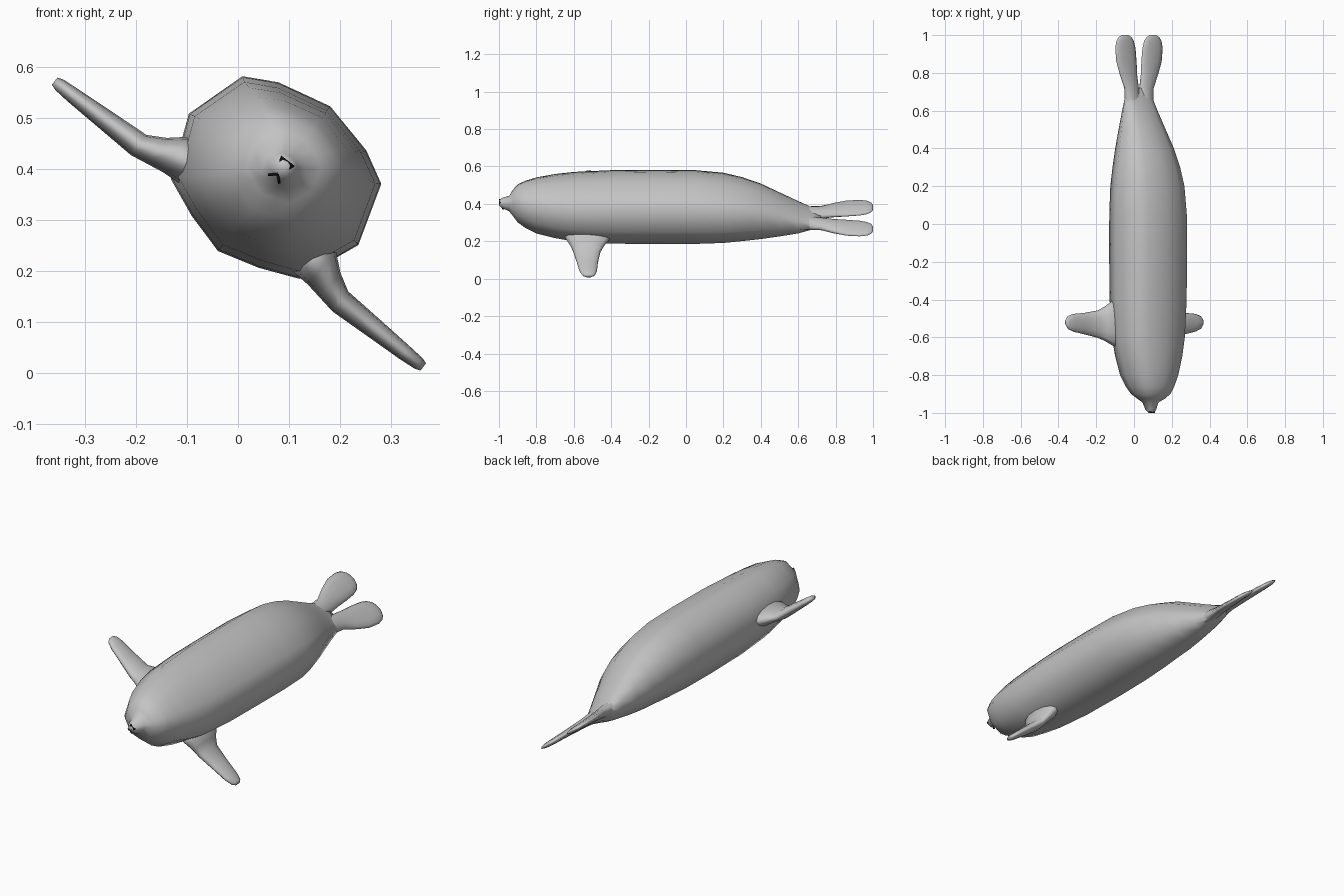
import bpy, bmesh, math

if "Cube" in bpy.data.objects:
    bpy.data.objects.remove(bpy.data.objects["Cube"])

ROLL = math.radians(37.8)          # the animal lies rolled over on one flipper
C, S = math.cos(ROLL), math.sin(ROLL)


def world(u, y, v):
    """u = sideways, v = up, in the animal's own frame."""
    return (u * C + v * S, y, 0.29 - u * S + v * C)


def material(name, rgb):
    m = bpy.data.materials.new(name)
    m.diffuse_color = (*rgb, 1)
    m.use_nodes = True
    m.node_tree.nodes["Principled BSDF"].inputs["Base Color"].default_value = m.diffuse_color
    return m


grey = material("light_grey", (0.55, 0.55, 0.55))
black = material("black", (0.005, 0.005, 0.005))


def loft(name, rings, mat):
    """Skin a list of equal-length rings of (u, y, v) points and cap the ends."""
    bm = bmesh.new()
    loops = [[bm.verts.new(world(*p)) for p in r] for r in rings]
    n = len(loops[0])
    for a, b in zip(loops, loops[1:]):
        for i in range(n):
            j = (i + 1) % n
            bm.faces.new((a[i], a[j], b[j], b[i]))
    bm.faces.new(loops[0])
    bm.faces.new(loops[-1])
    bmesh.ops.recalc_face_normals(bm, faces=bm.faces)
    for f in bm.faces:
        f.smooth = True
    me = bpy.data.meshes.new(name)
    bm.to_mesh(me)
    bm.free()
    me.materials.append(mat)
    ob = bpy.data.objects.new(name, me)
    bpy.context.collection.objects.link(ob)
    return ob


def oval(n=12):
    return [(math.cos(2 * math.pi * i / n), math.sin(2 * math.pi * i / n)) for i in range(n)]


# Body: one 12-sided section scaled along the length
half = [(0, 1), (.52, .93), (.82, .836), (1, .496), (.76, .153), (.395, .064), (0, 0)]
section = half + [(-a, b) for a, b in half[-2:0:-1]]
stations = [  # y, half width, bottom, top
    (-1.0, .012, .134, .158), (-.985, .027, .120, .170), (-.945, .040, .100, .182),
    (-.925, .072, .078, .212), (-.90, .102, .045, .238), (-.86, .126, .015, .254),
    (-.80, .152, -.015, .268), (-.70, .180, -.034, .278), (-.60, .198, -.048, .284),
    (-.40, .208, -.061, .293), (-.15, .21, -.064, .295), (.05, .21, -.062, .292),
    (.20, .204, -.055, .274), (.30, .187, -.048, .250), (.40, .163, -.042, .215),
    (.50, .135, -.031, .163), (.60, .108, -.016, .110), (.68, .088, .010, .066),
    (.72, .078, .030, .052)]
loft("body", [[(a * w, y, lo + b * (hi - lo)) for a, b in section]
              for y, w, lo, hi in stations], grey)

# Front flippers: along u -> centre v, centre y, half chord, half thickness
front = [(.13, .040, -.525, .135, .045), (.18, .036, -.525, .115, .044),
         (.215, .018, -.528, .088, .032), (.25, .005, -.530, .072, .025),
         (.34, .004, -.527, .056, .020), (.41, .003, -.523, .047, .016),
         (.445, .003, -.521, .034, .013), (.457, .003, -.52, .016, .009)]
# Tail flippers: along y -> centre u, half width, half thickness
tail = [(.60, .045, .045, .035), (.66, .045, .045, .030), (.72, .050, .046, .023),
        (.79, .070, .058, .019), (.86, .084, .068, .016), (.93, .091, .068, .014),
        (.97, .093, .058, .012), (.99, .093, .042, .009), (1.0, .093, .022, .005)]
for side, s in (("left", -1), ("right", 1)):
    loft(side + "_front_flipper",
         [[(s * u, y + h * a, v + t * b) for a, b in oval()] for u, v, y, h, t in front], grey)
    loft(side + "_tail_flipper",
         [[(s * (u + w * a), y, .043 + t * b) for a, b in oval()] for y, u, w, t in tail], grey)

# Nose pad: wider at the top
pad = [(-.017, .160), (.017, .160), (.014, .150), (.004, .138), (-.004, .138), (-.014, .150)]
loft("nose", [[(u, y, v) for u, v in pad] for y in (-1.0, -.992)], black)


# Mouth: thin strips from the nose to either side
def strip(name, a, b, w=.0025):
    du, dv = b[0] - a[0], b[2] - a[2]
    k = w / math.hypot(du, dv)
    pu, pv = -dv * k, du * k
    loft(name, [[(p[0] + s * pu, p[1] + d, p[2] + s * pv)
                 for s, d in ((1, 0), (-1, 0), (-1, .008), (1, .008))] for p in (a, b)], black)


strip("mouth_middle", (0, -.999, .141), (0, -.992, .125))
for side, s in (("left", -1), ("right", 1)):
    strip(side + "_mouth", (0, -.992, .127), (s * .014, -.982, .114))
